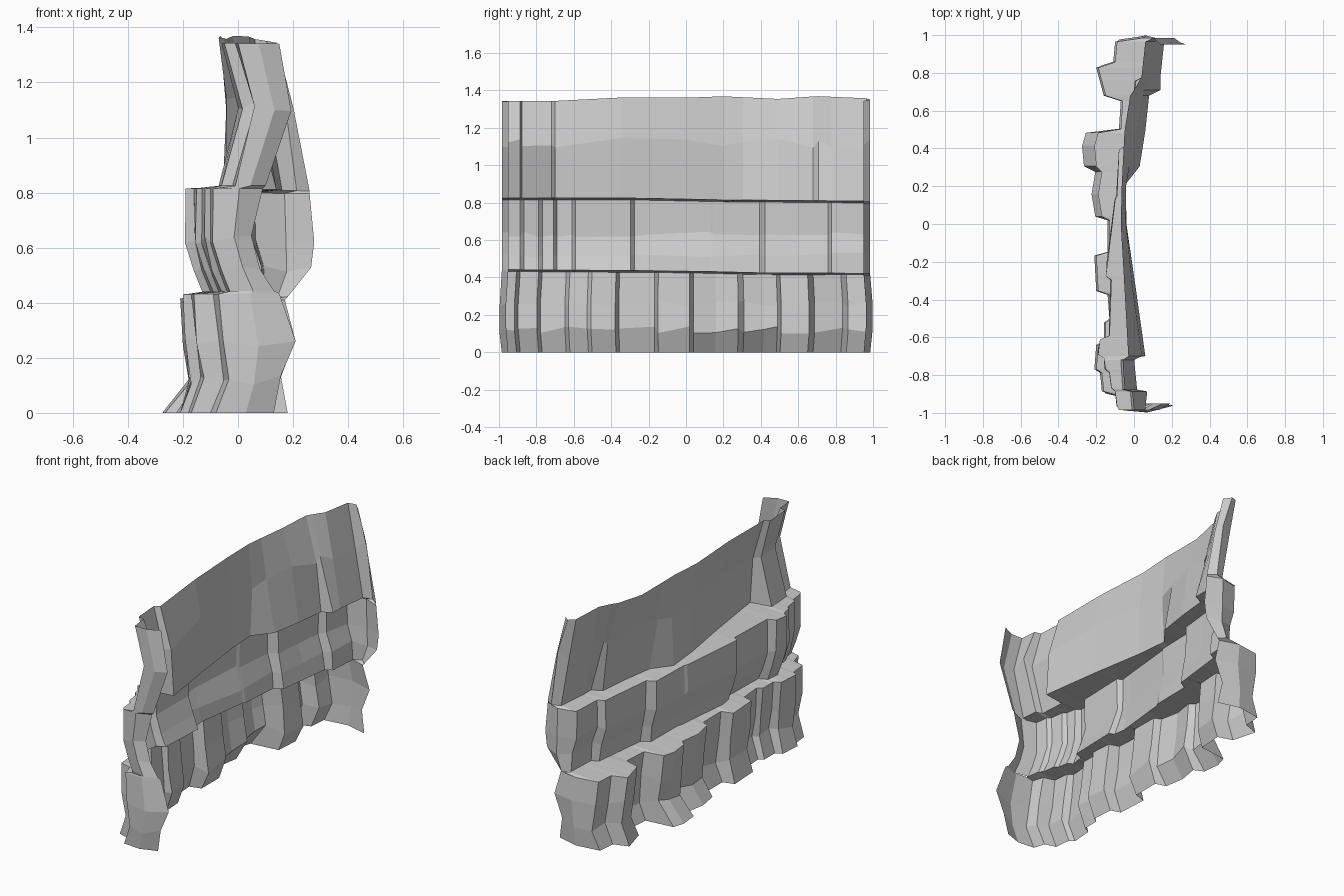
import bpy, random

if "Cube" in bpy.data.objects:
    bpy.data.objects.remove(bpy.data.objects["Cube"])
random.seed(4)


def lerp(cols, t, k):
    """Value k of a column list at position t along the wall."""
    for a, b in zip(cols, cols[1:]):
        if a[0] <= t <= b[0]:
            f = (t - a[0]) / max(b[0] - a[0], 1e-6)
            return a[k] + (b[k] - a[k]) * f
    return cols[0][k] if t < cols[0][0] else cols[-1][k]


def wall_y(t):
    """Positions past +-1 are the side returns, which bow out then bend back."""
    path = [(0, 0), (1, .985), (1.15, .985), (1.3, .95)]
    return lerp(path, abs(t), 1) * (1 if t > 0 else -1)


def with_returns(cols):
    """Add a middle column to both side returns."""
    extra = [(t,) + tuple(lerp(cols, t, k) for k in range(1, len(cols[0]))) for t in (-1.15, 1.15)]
    return sorted(cols + extra)


def sheet(name, rows):
    n = len(rows[0])
    verts = [p for r in rows for p in r]
    faces = [(i * n + j, (i + 1) * n + j, (i + 1) * n + j + 1, i * n + j + 1)
             for i in range(len(rows) - 1) for j in range(n - 1)]
    me = bpy.data.meshes.new(name)
    me.from_pydata(verts, [], faces)
    ob = bpy.data.objects.new(name, me)
    bpy.context.collection.objects.link(ob)
    return ob


def row_line(cols, k, z, ts):
    return [(lerp(cols, t, k), wall_y(t), z(t)) for t in ts]


def layer(name, cols, zs, jitter, bulge=1.0):
    """Rock layer: stepped outline, one row of points per height."""
    rows = []
    for k, z in enumerate(zs, 1):
        row = row_line(cols, k, z, [c[0] for c in cols])
        if 1 < k < len(zs):
            row = [(x + random.uniform(-jitter, jitter) * 0.4, y * bulge,
                    h + random.uniform(-jitter, jitter)) for x, y, h in row]
        rows.append(row)
    return sheet(name, rows)


def ledge(name, low, kl, zl, up, ku, zu):
    """Shelf joining the top of one layer to the foot of the next."""
    ts = sorted({c[0] for c in low} | {c[0] for c in up})
    return sheet(name, [row_line(low, kl, zl, ts), row_line(up, ku, zu, ts)])


# Top layer columns: position, x at foot, middle, top
top = with_returns([
    (-1.3, .10, .20, .15), (-1, -.01, .07, .0), (-.90, -.02, .06, -.01),
    (-.89, -.06, .01, -.05), (-.73, -.07, .0, -.06), (-.71, .06, .05, -.03),
    (-.35, .01, -.0, -.05), (0, -.04, -.05, -.07), (.2, -.055, -.05, -.065),
    (.31, .03, -.02, -.06), (.5, .06, .01, -.05), (.69, .08, .04, -.02),
    (.72, .14, .05, .0), (.79, .14, .09, .04), (.98, .16, .11, .06), (1.3, .26, .20, .14)])
# Middle layer columns: undercut foot, slight belly
mid_steps = [(-.98, -.09), (-.90, -.10), (-.88, -.12), (-.80, -.13), (-.78, -.15),
             (-.72, -.16), (-.70, -.19), (-.62, -.18), (-.60, -.13), (-.30, -.12),
             (-.28, -.15), (-.21, -.14), (.13, -.10), (.15, -.09), (.40, -.08),
             (.43, -.03), (.60, -.01), (.77, .01), (.79, .05), (.97, .06)]
mid = with_returns([(-1.3, .13, .075, .05, .09)]
                   + [(t, x + (.06 if t < -.25 else .04), x + .03, x, x) for t, x in mid_steps]
                   + [(1.3, .18, .26, .28, .26)])
# Bottom layer columns: belly, waist and a flared foot
low_steps = [(-.99, -.07), (-.92, -.09), (-.90, -.16), (-.80, -.17), (-.78, -.20),
             (-.65, -.19), (-.63, -.15), (-.53, -.15), (-.51, -.12), (-.38, -.13),
             (-.36, -.19), (-.17, -.20), (-.15, -.13), (.02, -.13), (.04, -.17),
             (.16, -.19), (.28, -.17), (.31, -.20), (.42, -.21), (.49, -.19), (.51, -.07),
             (.66, -.06), (.69, -.15), (.84, -.19), (.87, -.10), (.98, -.09)]


def flare(t):
    return .065 if .3 < t < .5 else .035 if .03 < t <= .3 else .01


low = with_returns([(-1.3, .13, .16, .21, .15)]
                   + [(t, x - flare(t), x + .03, x + .015, x) for t, x in low_steps]
                   + [(1.3, .18, .15, .20, .17)])

# Edge heights along the wall
crest = [(-1.4, 1.34), (-.55, 1.345), (-.4, 1.36), (-.07, 1.375), (.08, 1.345),
         (.17, 1.37), (.6, 1.35), (.7, 1.37), (1.4, 1.34)]
shelf_a = [(-1.4, .815), (-.3, .815), (.2, .805), (1.4, .795)]
shelf_b = [(-1.4, .435), (0, .425), (.4, .415), (1.4, .41)]


def height(table, add=0.0):
    return lambda t: lerp(table, t, 1) + add


def flat(h):
    return lambda t: h


layer("top_rock_layer", top, [height(shelf_a, .01), flat(1.12), height(crest)], .03)
layer("middle_rock_layer", mid, [height(shelf_b, .01), flat(.52), flat(.63), height(shelf_a)], .015)
layer("bottom_rock_layer", low, [flat(0), flat(.12), flat(.26), height(shelf_b)], .02, 1.012)
ledge("upper_ledge", mid, 4, height(shelf_a), top, 1, height(shelf_a, .01))
ledge("lower_ledge", low, 4, height(shelf_b), mid, 1, height(shelf_b, .01))
